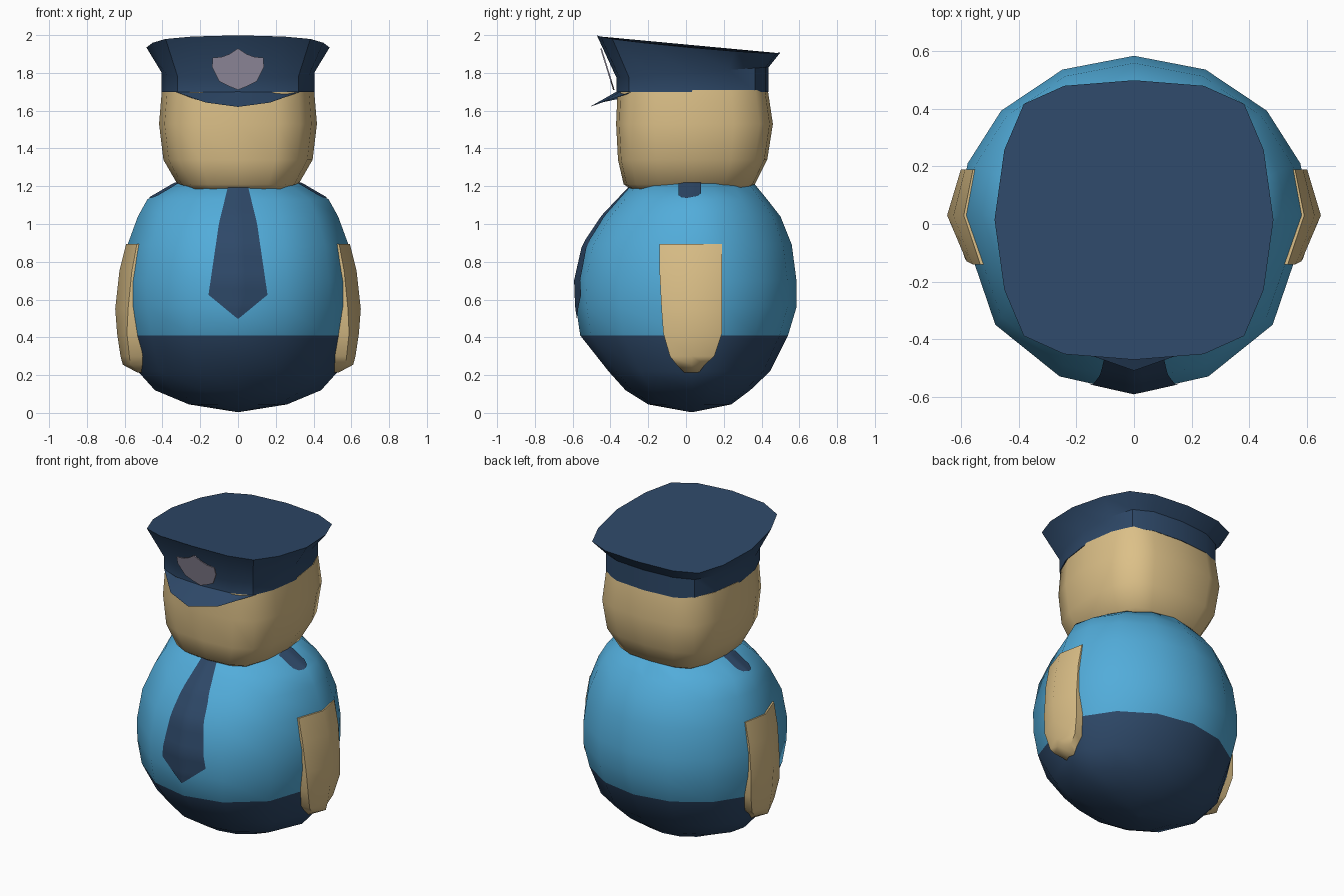
import bpy, bmesh, math
from mathutils import Vector
from mathutils.bvhtree import BVHTree

if "Cube" in bpy.data.objects:
    bpy.data.objects.remove(bpy.data.objects["Cube"])


def material(name, rgb):
    m = bpy.data.materials.new(name)
    m.diffuse_color = (*rgb, 1)
    m.use_nodes = True
    m.node_tree.nodes["Principled BSDF"].inputs["Base Color"].default_value = m.diffuse_color
    return m


SKY = material("shirt blue", (0.084, 0.413, 0.70))
NAVY = material("navy cloth", (0.027, 0.065, 0.138))
SKIN = material("skin tan", (0.716, 0.527, 0.246))
GREY = material("badge grey", (0.36, 0.33, 0.43))


def finish(name, bm, mats, angle=50, recalc=True):
    if recalc:
        bmesh.ops.recalc_face_normals(bm, faces=bm.faces)
    for f in bm.faces:
        f.smooth = True
    me = bpy.data.meshes.new(name)
    bm.to_mesh(me)
    bm.free()
    me.set_sharp_from_angle(angle=math.radians(angle))
    for m in mats:
        me.materials.append(m)
    ob = bpy.data.objects.new(name, me)
    bpy.context.collection.objects.link(ob)
    return ob


def bridge(bm, rings):
    """Skin closed rings of points and cap both ends."""
    loops = [[bm.verts.new(p) for p in r] for r in rings]
    n = len(loops[0])
    for a, b in zip(loops, loops[1:]):
        for i in range(n):
            j = (i + 1) % n
            bm.faces.new((a[i], a[j], b[j], b[i]))
    bm.faces.new(loops[0])
    bm.faces.new(loops[-1])


# Half cross-sections from back (+y) to front (-y), mirrored in x
def mirrored(half):
    return half + [(-x, y) for x, y in reversed(half[1:-1])]


ROUND = mirrored([(math.sin(math.radians(a)), math.cos(math.radians(a)))
                  for a in (0, 24, 49, 71, 90, 128, 155, 180)])
SQUARISH = mirrored([(0, 1), (.5, .96), (.79, .83), (.93, .5), (1, 0),
                     (.93, -.5), (.79, -.83), (.5, -.96), (0, -1)])


def ring(section, yc, z, rx, yf, yb, tilt=0.0, droop=0.0):
    pts = []
    for u, v in section:
        x = rx * u
        y = yc + v * ((yb - yc) if v > 0 else (yc - yf))
        pts.append((x, y, z + tilt * y - droop * x * x))
    return pts


# Body: egg shape, trousers below the waist and shirt above
bm = bmesh.new()
body_rows = [(.005, .01, .02, .04), (.045, .26, -.20, .24), (.12, .44, -.32, .34),
             (.22, .53, -.41, .445), (.41, .582, -.56, .54), (.56, .61, -.582, .585),
             (.70, .612, -.588, .585), (.89, .585, -.545, .56), (1.04, .53, -.445, .50),
             (1.13, .48, -.36, .43), (1.215, .335, -.28, .36)]
bridge(bm, [ring(ROUND, .03, *r) for r in body_rows])
for f in bm.faces:
    f.material_index = 1 if f.calc_center_median().z < .41 else 0
bm.normal_update()
tree = BVHTree.FromBMesh(bm)
finish("body", bm, [SKY, NAVY])

# Head
bm = bmesh.new()
head_rows = [(1.17, .26, -.27, .30), (1.21, .32, -.33, .365), (1.34, .395, -.36, .43),
             (1.53, .418, -.37, .46), (1.71, .403, -.362, .433)]
bridge(bm, [ring(SQUARISH, .045, *r) for r in head_rows])
finish("head", bm, [SKIN])

# Cap: upright band flaring to a tilted crown
bm = bmesh.new()
cap_rows = [(1.70, .404, -.368, .438), (1.80, .404, -.368, .438, .07),
            (1.955, .485, -.472, .50, -.093, .08)]
bridge(bm, [ring(SQUARISH, .015, *r) for r in cap_rows])
finish("cap", bm, [NAVY], 35)

# Cap visor: thin sloping crescent
bm = bmesh.new()
outer = [(-.33, -.29, 1.70), (-.17, -.45, 1.643), (0, -.51, 1.62),
         (.17, -.45, 1.643), (.33, -.29, 1.70)]
inner = [(-.31, -.27, 1.70), (-.17, -.34, 1.705), (0, -.36, 1.705),
         (.17, -.34, 1.705), (.31, -.27, 1.70)]
bridge(bm, [[o, i, (i[0], i[1] + .04, i[2] - .012)] for o, i in zip(outer, inner)])
finish("cap_visor", bm, [NAVY], 30)

# Badge: slanted shield plate on the cap front
bm = bmesh.new()
half = [(0, 1.93), (.045, 1.90), (.085, 1.885), (.135, 1.88), (.137, 1.83),
        (.10, 1.755), (.05, 1.73), (0, 1.71)]


def slant(z):
    return -.386 - (z - 1.71) * .31


shield = mirrored(half)
bridge(bm, [[(x, slant(z) + d, z) for x, z in shield] for d in (0, .008)])
finish("cap_badge", bm, [GREY], 30)


def sheet(name, rows, place, direction, mat, cols=8, steps=8):
    """Thin patch laid on the body; rows are (t, low, high)."""
    bm = bmesh.new()
    d = Vector(direction)
    lines = []
    for k, (a, b) in enumerate(zip(rows, rows[1:])):
        last = k == len(rows) - 2
        for s in range(steps + last):
            t, lo, hi = [p + (q - p) * s / steps for p, q in zip(a, b)]
            line = []
            for c in range(cols + 1):
                origin = Vector(place(t, lo + (hi - lo) * c / cols))
                hit = tree.ray_cast(origin, d)
                line.append(bm.verts.new(hit[0] + hit[1] * .005 * (-1 if hit[1].dot(d) > 0 else 1)))
            lines.append(line)
    for a, b in zip(lines, lines[1:]):
        for i in range(cols):
            f = bm.faces.new((a[i], a[i + 1], b[i + 1], b[i]))
            f.normal_update()
            if f.normal.dot(d) > 0:
                f.normal_flip()
    return finish(name, bm, [mat], recalc=False)


# Tie on the chest
tie = [(z, -w, w) for z, w in ((1.205, .05), (1.0, .10), (.66, .15), (.625, .155), (.5, .002))]
sheet("tie", tie, lambda t, w: (w, -2, t), (0, 1, 0), NAVY)

# Shoulder straps and arms on both sides
strap = [(.32, -.04, .08), (.42, -.04, .08), (.45, -.02, .06), (.465, .01, .03)]
# arm rows: z, front y, back y, front edge x, ridge x, back edge x
arm = [(.895, -.14, .19, .535, .592, .56), (.75, -.14, .19, .562, .628, .588),
       (.55, -.13, .19, .582, .65, .602), (.42, -.12, .19, .588, .64, .60),
       (.30, -.085, .15, .575, .622, .58), (.255, -.05, .10, .57, .61, .57),
       (.215, -.01, .07, .515, .535, .515)]
for side, s in (("right", 1), ("left", -1)):
    sheet(side + "_shoulder_strap", strap, lambda t, w: (s * t, w, 3), (0, 0, -1), NAVY)
    bm = bmesh.new()
    bridge(bm, [[(s * .45, y0, z), (s * xf, y0, z), (s * xr, .03, z),
                 (s * xb, y1, z), (s * .45, y1, z)] for z, y0, y1, xf, xr, xb in arm])
    finish(side + "_arm", bm, [SKIN])
